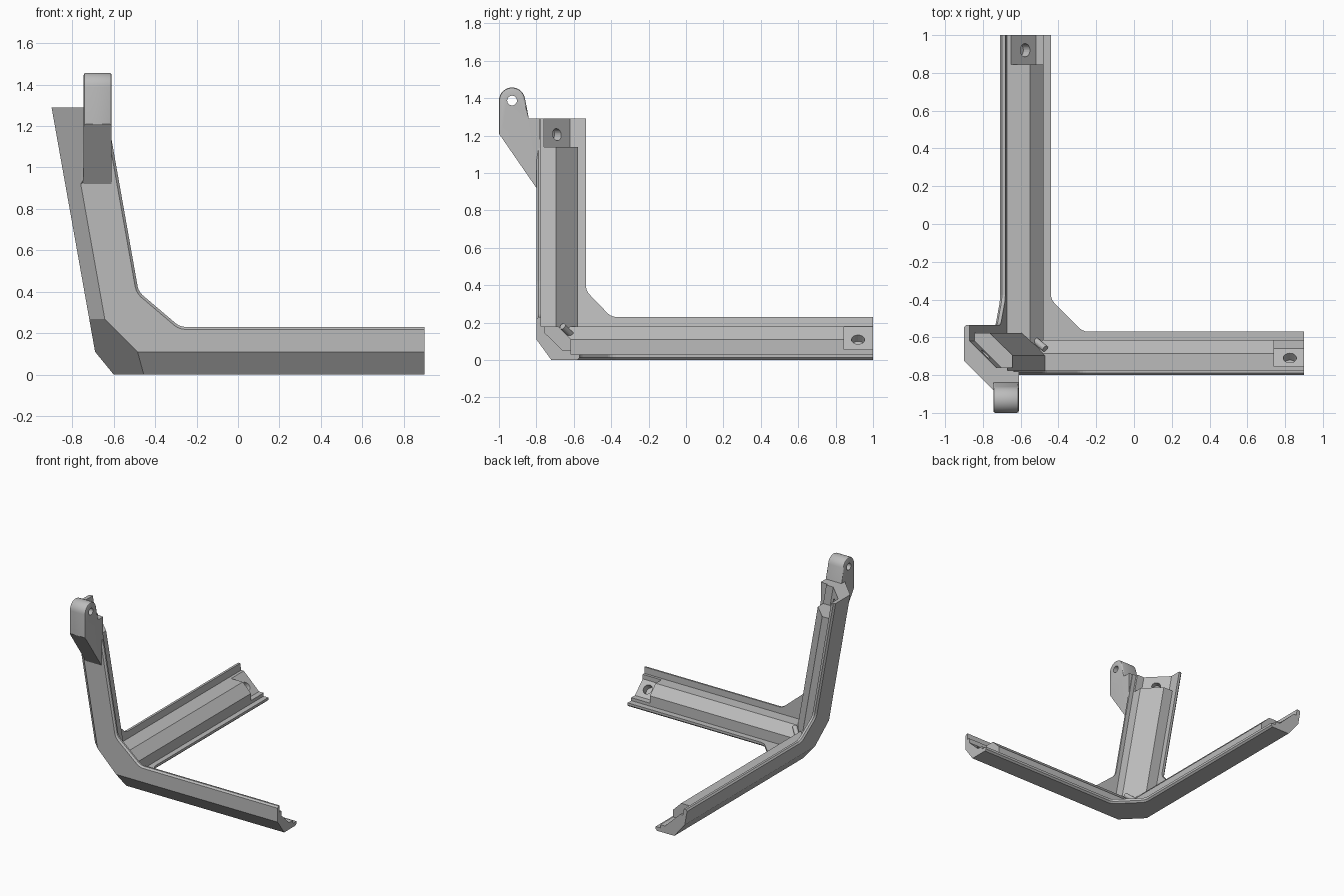
import bpy, bmesh, math
from mathutils import Vector

if "Cube" in bpy.data.objects:
    bpy.data.objects.remove(bpy.data.objects["Cube"])

LEAN = 0.178          # sideways lean of the upright arm
grey = bpy.data.materials.new("light grey")
grey.use_nodes = True
grey.diffuse_color = (0.5, 0.5, 0.5, 1)
grey.node_tree.nodes["Principled BSDF"].inputs["Base Color"].default_value = (0.5, 0.5, 0.5, 1)

# Outer planes (point, outward normal): three walls, their chamfers and the corner facet
OUTER = [
    ((0, -0.8, 0), (0, -1, 0)),
    ((0, 0, 0), (0, 0, -1)),
    ((-0.69, 0, 0.11), (-1, 0, -LEAN)),
    ((0, -0.8, 0.11), (0, -0.11, -0.08)),
    ((-0.69, 0, 0.11), (-0.11, 0, -0.09)),
    ((-0.615, -0.8, 0.11), (-1, -1, -LEAN)),
    ((-0.48, -0.8, 0.105), (-1, -1, -1)),
]


# Placement of profile coordinates (a, b) and depth d for each direction
def along_x(a, b, d):
    return Vector((d, a, b))


def along_y(a, b, d):
    return Vector((a, d, b))


def along_z(a, b, d):
    return Vector((a - LEAN * (d - 0.11), b, d))


def from_side(a, b, d):
    return Vector((d - LEAN * (b - 0.11), a, b))


def finish(bm, name):
    bmesh.ops.recalc_face_normals(bm, faces=bm.faces[:])
    mesh = bpy.data.meshes.new(name)
    bm.to_mesh(mesh)
    bm.free()
    mesh.materials.append(grey)
    obj = bpy.data.objects.new(name, mesh)
    bpy.context.scene.collection.objects.link(obj)
    return obj


def extrude(profile, d0, d1):
    bm = bmesh.new()
    face = bm.faces.new([bm.verts.new((a, b, d0)) for a, b in profile])
    ext = bmesh.ops.extrude_face_region(bm, geom=[face])
    moved = [g for g in ext["geom"] if isinstance(g, bmesh.types.BMVert)]
    bmesh.ops.translate(bm, verts=moved, vec=(0, 0, d1 - d0))
    bmesh.ops.recalc_face_normals(bm, faces=bm.faces[:])
    return bm


def place_and_trim(bm, place):
    for v in bm.verts:
        v.co = place(*v.co)
    for co, no in OUTER:
        geom = bm.verts[:] + bm.edges[:] + bm.faces[:]
        bmesh.ops.bisect_plane(bm, geom=geom, dist=1e-5, plane_co=co,
                               plane_no=Vector(no).normalized(), clear_outer=True)
        rim = [e for e in bm.edges if e.is_boundary]
        if rim:
            bmesh.ops.holes_fill(bm, edges=rim, sides=0)


def prism(name, profile, d0, d1, place):
    bm = extrude(profile, d0, d1)
    place_and_trim(bm, place)
    return finish(bm, name)


def plate(name, profile, d0, d1, place):
    """Angled wall with eased gusset corners and a chamfered free outer edge."""
    bm = extrude(profile, d0, d1)
    corners = [Vector(profile[i]) for i in (3, 4)]
    edges = [e for e in bm.edges
             if abs(e.verts[0].co.z - e.verts[1].co.z) > 0.01
             and any((e.verts[0].co.xy - c).length < 1e-4 for c in corners)]
    bmesh.ops.bevel(bm, geom=edges, offset=0.025, segments=3, profile=0.5, affect='EDGES')
    lo, hi = Vector(profile[0]), Vector((profile[1][0], profile[-1][1]))
    free = []
    for e in bm.edges:
        mid = (e.verts[0].co + e.verts[1].co) / 2
        if all(abs(v.co.z - d0) < 1e-5 for v in e.verts) and all(
                lo[i] + 0.1 < mid[i] < hi[i] - 0.001 for i in (0, 1)):
            free.append(e)
    bmesh.ops.bevel(bm, geom=free, offset=0.012, segments=1, affect='EDGES')
    place_and_trim(bm, place)
    return finish(bm, name)


def drill(obj, center, axis, radius, depth):
    """Cut a round hole, centred on a point along an axis."""
    bm = bmesh.new()
    bmesh.ops.create_cone(bm, cap_ends=True, segments=24, radius1=radius,
                          radius2=radius, depth=depth)
    cutter = finish(bm, "drill_cutter")
    cutter.rotation_euler = Vector(axis).to_track_quat('Z', 'Y').to_euler()
    cutter.location = center
    cutter.hide_render = True
    mod = obj.modifiers.new("hole", 'BOOLEAN')
    mod.operation, mod.solver, mod.object = 'DIFFERENCE', 'EXACT', cutter
    bpy.context.view_layer.objects.active = obj
    bpy.ops.object.modifier_apply(modifier=mod.name)
    bpy.data.objects.remove(cutter)


# Three thin walls, each joining two arms with a gusset
plate("front_wall", [(-1.1, -0.1), (0.9, -0.1), (0.9, 0.23), (-0.28, 0.23),
                     (-0.48, 0.4), (-0.638, 1.29), (-1.1, 1.29)],
      -0.8, -0.775, along_y)
plate("bottom_wall", [(-0.9, -0.9), (0.9, -0.9), (0.9, -0.57), (-0.27, -0.57),
                      (-0.44, -0.4), (-0.44, 1), (-0.9, 1)],
      0, 0.03, lambda a, b, d: Vector((a, b, d)))
plate("side_wall", [(-0.9, -0.1), (1, -0.1), (1, 0.23), (-0.4, 0.23),
                    (-0.535, 0.37), (-0.535, 1.29), (-0.9, 1.29)],
      -0.69, -0.66, from_side)


# Thick cores of the arms with a bevelled inner edge
def core(name, lo, reach, slope, d0, d1, place):
    (a, b), (a2, b2) = reach, slope
    prism(name, [lo, (a, lo[1]), (a, b2), (a2, b), (lo[0], b)], d0, d1, place)


core("cross_arm_core", (-0.9, -0.1), (-0.615, 0.18), (-0.685, 0.11), -1, 0.74, along_x)
core("rear_arm_core", (-0.9, -0.1), (-0.48, 0.18), (-0.55, 0.11), -0.9, 0.845, along_y)
core("upright_core", (-0.9, -0.9), (-0.46, -0.578), (-0.58, -0.695), -0.1, 1.14, along_z)

# Recessed arm ends with a screw hole in the slanted seat
cross_end = prism("cross_arm_end", [(-0.9, -0.1), (-0.615, -0.1), (-0.615, 0.053), (-0.66, 0.053),
                                    (-0.755, 0.145), (-0.755, 0.18), (-0.9, 0.18)],
                  0.74, 0.9, along_x)
drill(cross_end, (0.825, -0.71, 0.1), (0, 1, 1), 0.035, 0.1)
rear_end = prism("rear_arm_end", [(-0.9, -0.1), (-0.48, -0.1), (-0.48, 0.055), (-0.52, 0.055),
                                  (-0.65, 0.18), (-0.9, 0.18)],
                 0.845, 1, along_y)
drill(rear_end, (-0.575, 0.92, 0.11), (1, 0, 1), 0.035, 0.1)
upright_end = prism("upright_end", [(-0.9, -0.9), (-0.46, -0.9), (-0.46, -0.76), (-0.52, -0.76),
                                    (-0.66, -0.62), (-0.66, -0.578), (-0.9, -0.578)],
                    1.14, 1.29, along_z)
drill(upright_end, (-0.785, -0.69, 1.205), (1, 1, 0), 0.032, 0.1)

# Hinge ear with rounded top, eased edges and a pin hole
arc = [(-0.93 + 0.07 * math.cos(math.radians(t)), 1.387 + 0.07 * math.sin(math.radians(t)))
       for t in range(180, 0, -12)]
bm = extrude(arc + [(-0.84, 1.29), (-0.78, 1.29), (-0.78, 0.92), (-0.8, 0.92), (-1, 1.21)],
             -0.745, -0.61)
rim = [e for e in bm.edges if abs(e.verts[0].co.z - e.verts[1].co.z) < 1e-5
       and all(v.co.x < -0.82 and v.co.y > 1.2 for v in e.verts)]
bmesh.ops.bevel(bm, geom=rim, offset=0.01, segments=2, profile=0.5, affect='EDGES')
for v in bm.verts:
    v.co = along_x(*v.co)
ear = finish(bm, "hinge_ear")
drill(ear, (-0.68, -0.93, 1.387), (1, 0, 0), 0.026, 0.4)
for o in bpy.context.selected_objects:
    o.select_set(False)
ear.select_set(True)
bpy.context.view_layer.objects.active = ear
bpy.ops.object.shade_smooth_by_angle(angle=math.radians(30))

# Wing blending the ear into the chamfer of the upright
bm = bmesh.new()
for p in [(-0.825, -0.8, 1.29), (-0.74, -0.885, 1.29), (-0.74, -0.79, 1.29),
          (-0.76, -0.8, 0.92), (-0.74, -0.82, 0.95), (-0.74, -0.79, 0.92), (-0.82, -0.79, 1.29)]:
    bm.verts.new(p)
bmesh.ops.convex_hull(bm, input=bm.verts[:])
finish(bm, "ear_wing")

# Small pin in the inner corner
start, end = Vector((-0.47, -0.66, 0.18)), Vector((-0.53, -0.61, 0.13))
bm = bmesh.new()
bmesh.ops.create_cone(bm, cap_ends=True, segments=16, radius1=0.018, radius2=0.018,
                      depth=(end - start).length)
pin = finish(bm, "corner_pin")
pin.location = (start + end) / 2
pin.rotation_euler = (end - start).to_track_quat('Z', 'Y').to_euler()
